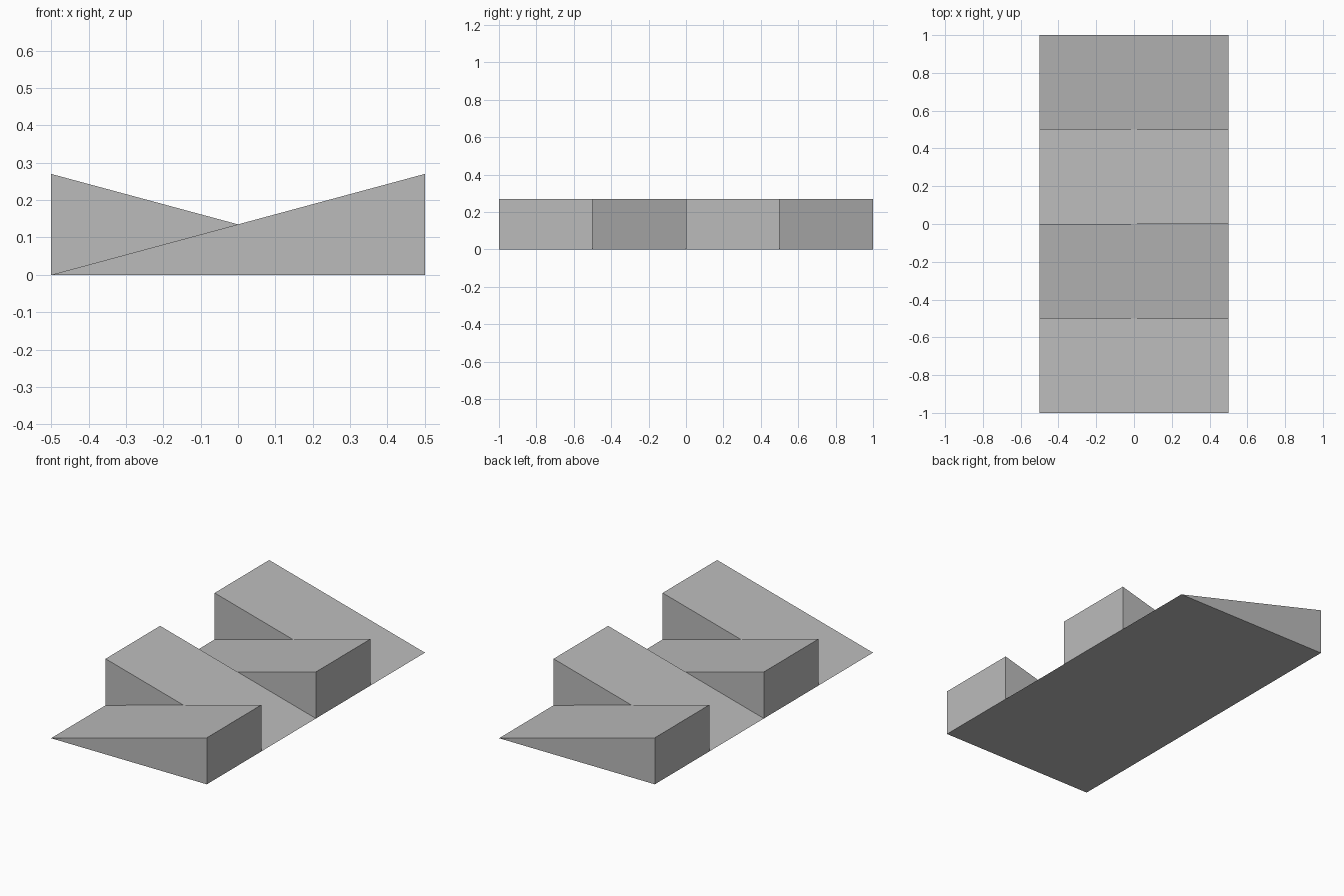
import bpy
import bmesh

default_cube = bpy.data.objects.get("Cube")
if default_cube:
    bpy.data.objects.remove(default_cube, do_unlink=True)

HALF_WIDTH = 0.5
HEIGHT = 0.27
DEPTH = 0.5

# Single plain grey for every ramp
grey = bpy.data.materials.new("plain_grey")
grey.use_nodes = True
colour = (0.5, 0.5, 0.5, 1)
grey.diffuse_color = colour
grey.node_tree.nodes["Principled BSDF"].inputs["Base Color"].default_value = colour


def add_ramp(name, y_front, high_side):
    """Right-triangle profile extruded backwards; high_side is +1 or -1 in x."""
    profile = [(-HALF_WIDTH, 0), (HALF_WIDTH, 0), (high_side * HALF_WIDTH, HEIGHT)]
    bm = bmesh.new()
    face = bm.faces.new([bm.verts.new((x, y_front, z)) for x, z in profile])
    swept = bmesh.ops.extrude_face_region(bm, geom=[face], use_keep_orig=True)
    moved = [v for v in swept["geom"] if isinstance(v, bmesh.types.BMVert)]
    bmesh.ops.translate(bm, verts=moved, vec=(0, DEPTH, 0))
    bmesh.ops.recalc_face_normals(bm, faces=bm.faces)
    mesh = bpy.data.meshes.new(name)
    bm.to_mesh(mesh)
    bm.free()
    mesh.materials.append(grey)
    ramp = bpy.data.objects.new(name, mesh)
    bpy.context.collection.objects.link(ramp)


# Four ramps in a row, alternating in slope direction
names = ["front_ramp", "front_middle_ramp", "back_middle_ramp", "back_ramp"]
for i, name in enumerate(names):
    add_ramp(name, -1 + i * DEPTH, 1 if i % 2 == 0 else -1)
